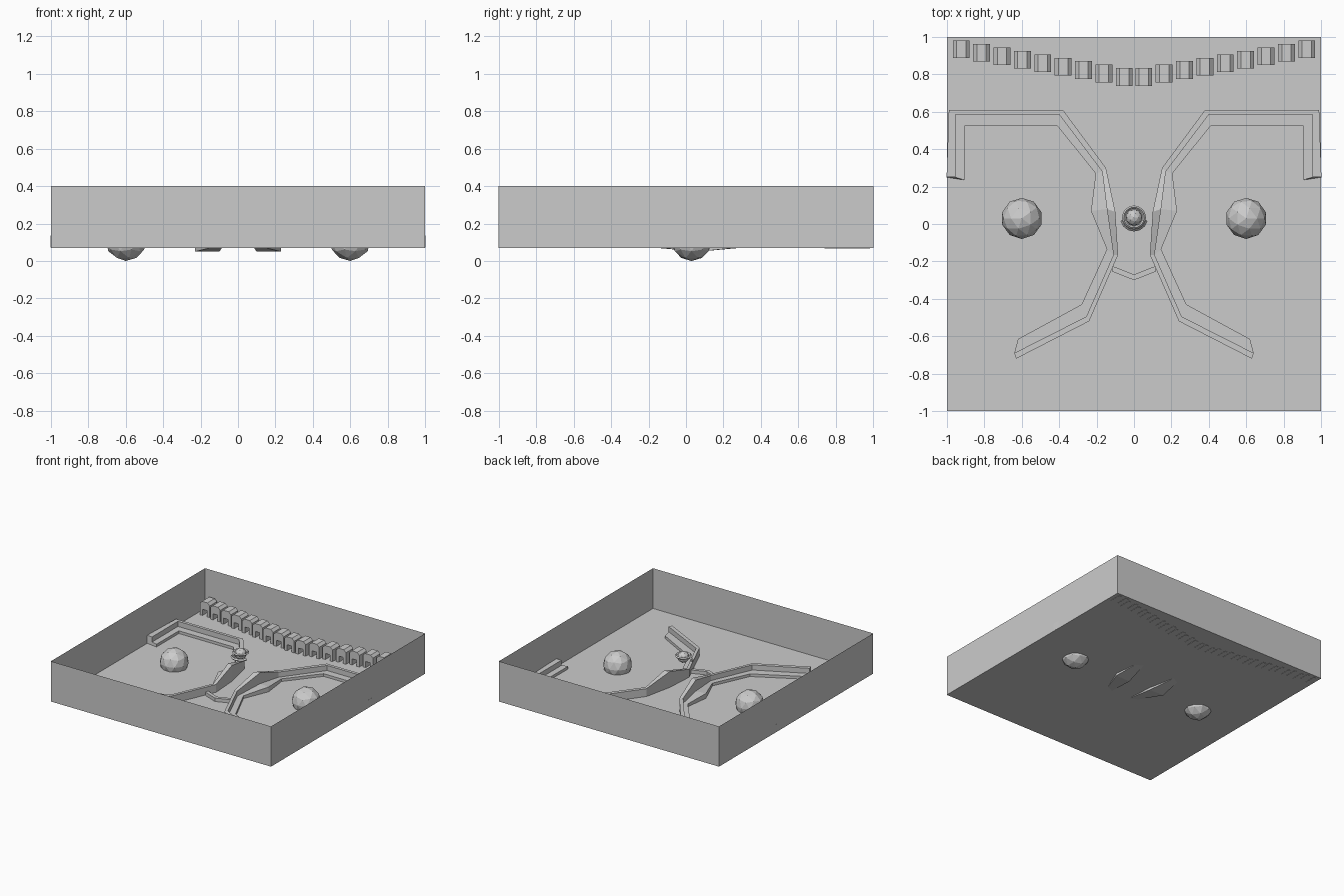
import bpy, bmesh
from math import pi, cos, sin
from mathutils import Matrix, Vector

if "Cube" in bpy.data.objects:
    bpy.data.objects.remove(bpy.data.objects["Cube"])

FLOOR = 0.07


def finish(bm, name, mirror=False, recalc=True):
    if recalc:
        bmesh.ops.recalc_face_normals(bm, faces=bm.faces)
    mesh = bpy.data.meshes.new(name)
    bm.to_mesh(mesh)
    bm.free()
    ob = bpy.data.objects.new(name, mesh)
    bpy.context.collection.objects.link(ob)
    if mirror:
        mod = ob.modifiers.new("mirror", 'MIRROR')
        mod.use_axis[0] = True
        mod.use_mirror_merge = False
    return ob


def loft(bm, sections, closed_path=False):
    """Skin a list of equal closed sections, capping the ends."""
    rings = [[bm.verts.new(p) for p in s] for s in sections]
    n = len(rings[0])
    pairs = list(zip(rings, rings[1:]))
    if closed_path:
        pairs.append((rings[-1], rings[0]))
    for a, b in pairs:
        for i in range(n):
            j = (i + 1) % n
            bm.faces.new((a[i], a[j], b[j], b[i]))
    if not closed_path:
        bm.faces.new(rings[0])
        bm.faces.new(rings[-1][::-1])


# open tray: floor and four thin walls
bm = bmesh.new()
bmesh.ops.create_cube(bm, size=1, matrix=Matrix.Translation((0, 0, 0.235)) @ Matrix.Diagonal((2, 2, 0.33, 1)))
bmesh.ops.delete(bm, geom=[f for f in bm.faces if f.normal.z > 0.9], context='FACES_ONLY')
finish(bm, "tray", recalc=False)

# pair of boulders
bm = bmesh.new()
bmesh.ops.create_icosphere(bm, subdivisions=2, radius=0.11, matrix=Matrix.Translation((0.6, 0.03, 0.11)))
finish(bm, "boulder", mirror=True)

# winding stepped walls: (lip back, lip front, ledge edge, lip z, ledge z, base z)
std = (0.135, 0.093, 0.071)
stations = [
    ((1.002, 0.25), (0.955, 0.25), (0.905, 0.235), std),
    ((0.99, 0.61), (0.955, 0.585), (0.905, 0.525), std),
    ((0.38, 0.61), (0.40, 0.585), (0.41, 0.525), std),
    ((0.15, 0.30), (0.17, 0.28), (0.205, 0.27), std),
    ((0.10, 0.065), (0.145, 0.08), (0.23, 0.07), (0.20, 0.11, 0.05)),
    ((0.085, -0.165), (0.11, -0.165), (0.145, -0.135), std),
    ((0.24, -0.52), (0.255, -0.495), (0.28, -0.43), std),
    ((0.63, -0.72), (0.64, -0.69), (0.62, -0.615), std),
]
bm = bmesh.new()
loft(bm, [[(*a, base), (*a, top), (*b, top), (*b, ledge), (*c, ledge), (*c, base)]
          for a, b, c, (top, ledge, base) in stations])
finish(bm, "stepped_wall", mirror=True)

# low chevron step between the walls
bm = bmesh.new()
loft(bm, [[(x, y, FLOOR), (x, y, 0.098), (x, y - 0.03, 0.098), (x, y - 0.03, FLOOR)]
          for x, y in ((-0.115, -0.225), (0, -0.27), (0.115, -0.225))])
finish(bm, "chevron_step")

# row of small arches along the back
half = [(0.045, 0.068), (0.045, 0.165), (0.025, 0.185)]
notch = [(0.02, 0.12), (0.02, 0.068)]
arch = half + [(-x, z) for x, z in half[::-1]] + [(-x, z) for x, z in notch[::-1]] + notch
bm = bmesh.new()
for k in range(9):
    cx, cy = 0.052 + 0.109 * k, 0.786 + 0.0186 * k
    loft(bm, [[(cx + x, cy + d, z) for x, z in arch] for d in (-0.047, 0.047)])
finish(bm, "arch_row", mirror=True)

# floating centrepiece: ball, ring and flared collar
C = Vector((0, 0.035, 0.335))
bm = bmesh.new()
bmesh.ops.create_icosphere(bm, subdivisions=2, radius=0.045, matrix=Matrix.Translation(C))
finish(bm, "centre_ball")


def ring_sections(radius, thick, z, start, end, n):
    out = []
    for i in range(n):
        a = start + (end - start) * i / (n - 1)
        out.append([C + Vector(((radius + dr * thick) * cos(a), (radius + dr * thick) * sin(a), z + dz * thick))
                    for dr, dz in ((1, 0), (0, 1), (-1, 0), (0, -1))])
    return out


bm = bmesh.new()
loft(bm, ring_sections(0.055, 0.009, 0.012, 0, 2 * pi * 15 / 16, 16), closed_path=True)
finish(bm, "centre_ring")

bm = bmesh.new()
loft(bm, ring_sections(0.065, 0.01, -0.025, pi * 1.08, pi * 1.92, 7))
finish(bm, "centre_collar")
